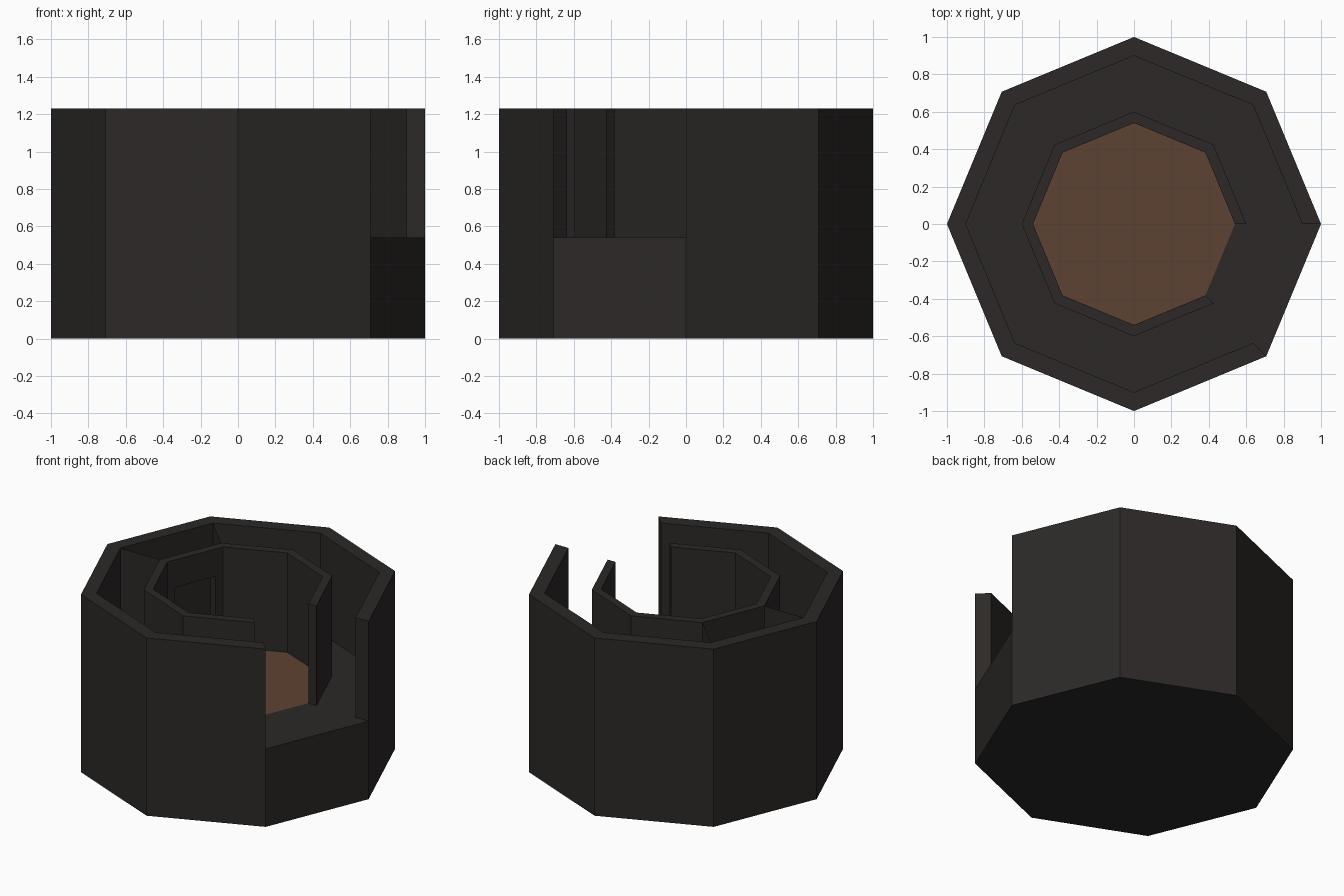
import bpy, bmesh
from math import cos, sin, radians
from mathutils import Vector

if "Cube" in bpy.data.objects:
    bpy.data.objects.remove(bpy.data.objects["Cube"])

FLOOR, TOP = 0.54, 1.23


def material(name, color):
    m = bpy.data.materials.new(name)
    m.diffuse_color = (*color, 1)
    m.use_nodes = True
    m.node_tree.nodes["Principled BSDF"].inputs["Base Color"].default_value = m.diffuse_color
    return m


STONE = material("dark_stone", (0.025, 0.022, 0.02))
SOIL = material("brown_floor", (0.11, 0.055, 0.032))


def corner(r, i):
    a = radians(45 * i)
    return Vector((r * cos(a), r * sin(a), 0))


def finish(name, bm, mat):
    bmesh.ops.recalc_face_normals(bm, faces=bm.faces)
    me = bpy.data.meshes.new(name)
    bm.to_mesh(me)
    bm.free()
    me.materials.append(mat)
    ob = bpy.data.objects.new(name, me)
    bpy.context.collection.objects.link(ob)
    return ob


def prism(name, points, z0, z1, mat):
    bm = bmesh.new()
    lo = [bm.verts.new((p.x, p.y, z0)) for p in points]
    hi = [bm.verts.new((p.x, p.y, z1)) for p in points]
    bm.faces.new(lo)
    bm.faces.new(hi)
    n = len(points)
    for i in range(n):
        j = (i + 1) % n
        bm.faces.new((lo[i], lo[j], hi[j], hi[i]))
    return finish(name, bm, mat)


def c_wall(name, r_out, r_in):
    # seven sides of the octagon, open at the entrance
    pts = [corner(r_out, i) for i in range(8)] + [corner(r_in, i) for i in reversed(range(8))]
    return prism(name, pts, FLOOR, TOP, STONE)


# solid base and walls
prism("base", [corner(1, i) for i in range(8)], 0, FLOOR, STONE)
c_wall("outer_wall", 1.0, 0.9)
inner = c_wall("inner_wall", 0.6, 0.54)

# brown floor of the inner room
bm = bmesh.new()
bm.faces.new([bm.verts.new(corner(0.54, i) + Vector((0, 0, FLOOR + 0.002))) for i in range(8)])
finish("inner_floor", bm, SOIL)

# doorway through the inner wall opposite the entrance
n = corner(1, 3.5)
t = Vector((-n.y, n.x, 0))
door = [n * d + t * s for d, s in ((0.4, -0.15), (0.7, -0.15), (0.7, 0.15), (0.4, 0.15))]
cutter = prism("doorway_cutter", door, FLOOR - 0.1, 1.04, STONE)
cutter.hide_render = True
cutter.hide_set(True)
mod = inner.modifiers.new("doorway", 'BOOLEAN')
mod.operation = 'DIFFERENCE'
mod.solver = 'EXACT'
mod.object = cutter

# thin partitions closing off the back chamber
for i in (3, 4):
    bm = bmesh.new()
    a, b = corner(0.6, i), corner(0.9, i)
    bm.faces.new([bm.verts.new((p.x, p.y, z)) for p, z in
                  ((a, FLOOR), (b, FLOOR), (b, TOP), (a, TOP))])
    finish(f"partition_{i - 2}", bm, STONE)
